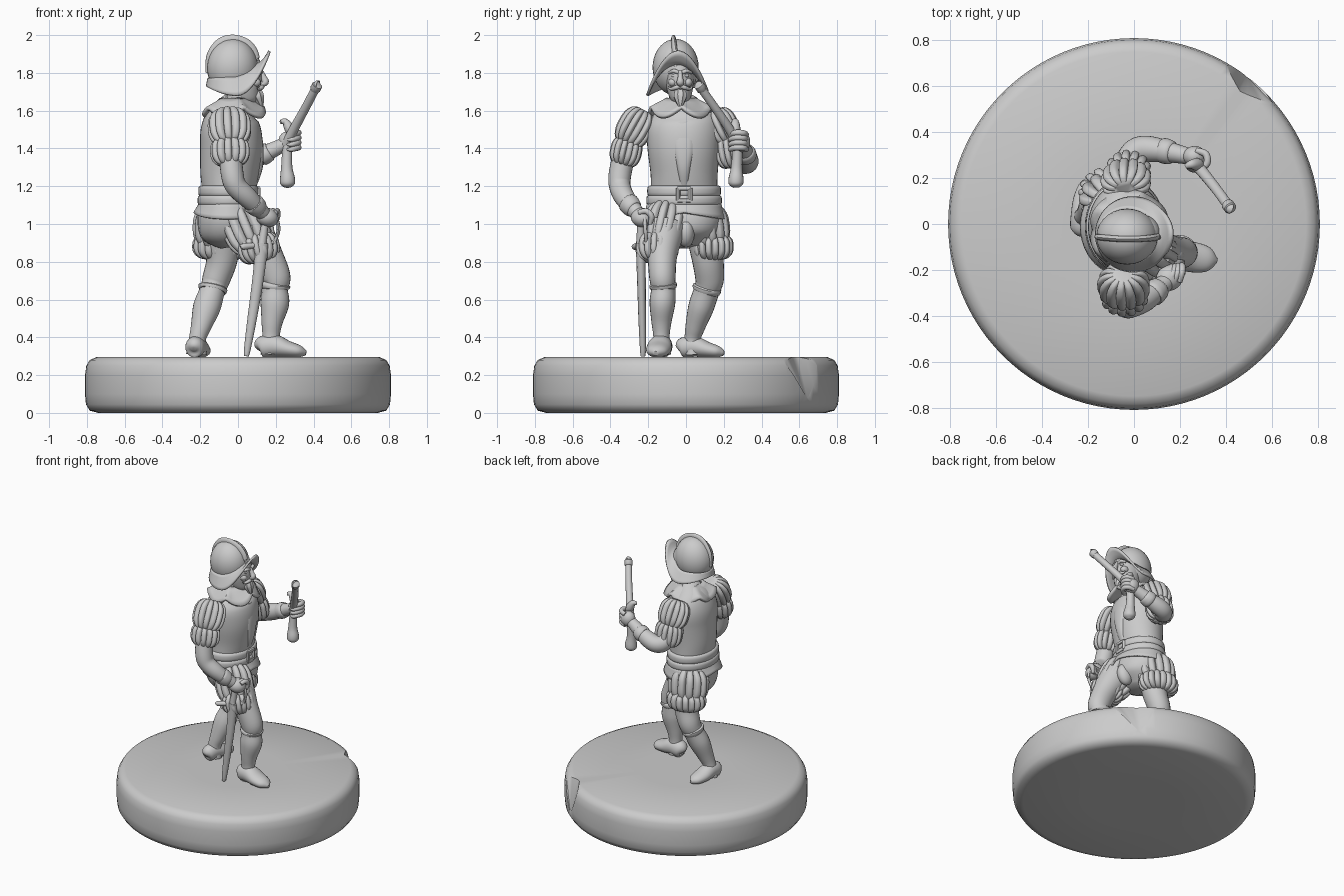
import bpy, bmesh, math
from mathutils import Vector as V, Matrix

def make(name, bm):
    bmesh.ops.recalc_face_normals(bm, faces=bm.faces)
    me = bpy.data.meshes.new(name)
    bm.to_mesh(me)
    bm.free()
    ob = bpy.data.objects.new(name, me)
    bpy.context.collection.objects.link(ob)
    return ob

def skin(name, rings, caps=True):
    """Join equal-length closed rings into one surface."""
    bm = bmesh.new()
    rows = [[bm.verts.new(p) for p in r] for r in rings]
    n = len(rows[0])
    for r, s in zip(rows, rows[1:]):
        for i in range(n):
            k = (i + 1) % n
            bm.faces.new((r[i], r[k], s[k], s[i]))
    if caps:
        bm.faces.new(rows[0])
        bm.faces.new(rows[-1])
    return make(name, bm)

def spline(pts, steps):
    pts = [tuple(p) + (p[3],) if len(p) == 4 else p for p in pts]
    q = [pts[0]] + pts + [pts[-1]]
    out = []
    for k in range(1, len(q) - 2):
        for s in range(steps):
            t = s / steps
            out.append([0.5 * (2*b + (c-a)*t + (2*a-5*b+4*c-d)*t*t + (3*b-a-3*c+d)*t**3)
                        for a, b, c, d in zip(q[k-1], q[k], q[k+1], q[k+2])])
    return out + [list(pts[-1])]

def loft(name, pts, n=24, steps=5, ref=(1, 0, 0), lobes=0, depth=0.0):
    """Sweep ellipses (x, y, z, a, b) along a smooth path; lobes make slashed cloth."""
    path = spline(pts, steps)
    rings = []
    for i, p in enumerate(path):
        t = (V(path[min(i+1, len(path)-1)][:3]) - V(path[max(i-1, 0)][:3])).normalized()
        u = V(ref)
        u = (u - u.dot(t) * t).normalized()
        v = t.cross(u)
        ring = []
        for j in range(n):
            th = 2 * math.pi * j / n
            f = 1 - depth * (1 - abs(math.sin(lobes * th / 2))) ** 2 if lobes else 1
            ring.append(V(p[:3]) + f * (max(p[3], .002) * math.cos(th) * u + max(p[4], .002) * math.sin(th) * v))
        rings.append(ring)
    return skin(name, rings)

def ball(name, c, r, rot=(0, 0, 0)):
    bm = bmesh.new()
    bmesh.ops.create_uvsphere(bm, u_segments=28, v_segments=18, radius=1)
    m = Matrix.Translation(c)
    for a, ax in zip(rot, 'XYZ'):
        m = m @ Matrix.Rotation(math.radians(a), 4, ax)
    bmesh.ops.transform(bm, matrix=m @ Matrix.Diagonal((*r, 1)), verts=bm.verts)
    return make(name, bm)

def puff(name, top, bottom, a, b, lobes=13, depth=.22):
    """Slashed cloth bulge between two points."""
    t, o = V(top), V(bottom)
    prof = [(0, .45), (.06, .72), (.25, .95), (.5, 1), (.75, .95), (.94, .75), (1, .5)]
    return loft(name, [(*t.lerp(o, f), a * s, b * s) for f, s in prof], n=lobes * 8, steps=3, lobes=lobes, depth=depth)

def sheet(name, fn, rows, n=64, thick=.012):
    ob = skin(name, [[fn(2 * math.pi * j / n, i / rows) for j in range(n)] for i in range(rows + 1)], caps=False)
    m = ob.modifiers.new('thickness', 'SOLIDIFY')
    m.thickness, m.offset = thick, 0
    return ob

# round base with a chipped edge
prof = [(.3, 0), (.74, 0), (.785, .012), (.805, .045), (.81, .1), (.81, .2), (.803, .25), (.785, .28), (.75, .295), (.3, .295)]
base = skin('base', [[(r * math.cos(2*math.pi*j/96), r * math.sin(2*math.pi*j/96), z) for j in range(96)] for r, z in prof])
bm = bmesh.new()
for p in [(.46, .57, .32), (.35, .75, .32), (.64, .49, .32), (.49, .645, .07), (.8, .9, .32), (.8, .9, .07)]:
    bm.verts.new(p)
bmesh.ops.convex_hull(bm, input=bm.verts)
cutter = make('chip_cutter', bm)
cutter.hide_render = True
mod = base.modifiers.new('chip', 'BOOLEAN')
mod.operation, mod.object = 'DIFFERENCE', cutter
bpy.context.view_layer.objects.active = base
bpy.ops.object.modifier_apply(modifier='chip')
bpy.data.objects.remove(cutter)

# legs and shoes: right leg forward, left leg back and turned out
loft('right_leg', [(.07, -.11, .98, .11, .11), (.15, -.125, .84, .085, .08), (.2, -.125, .72, .078, .07), (.195, -.12, .66, .068, .064),
                   (.195, -.125, .58, .076, .068), (.18, -.13, .48, .056, .053), (.175, -.13, .4, .046, .043), (.175, -.13, .31, .055, .05)])
loft('left_leg', [(-.09, .1, .98, .12, .11), (-.085, .115, .82, .085, .085), (-.115, .125, .71, .074, .076), (-.135, .11, .65, .067, .068),
                  (-.165, .08, .56, .073, .068), (-.195, .05, .46, .055, .053), (-.215, .035, .39, .045, .043), (-.22, .035, .31, .055, .045)])
loft('right_boot_cuff', [(.196, -.12, .655, .06, .056), (.196, -.12, .66, .075, .07), (.198, -.122, .68, .08, .073), (.2, -.123, .69, .06, .06)], steps=2)
loft('left_boot_cuff', [(-.138, .105, .64, .06, .06), (-.137, .107, .645, .073, .074), (-.132, .112, .665, .078, .077), (-.13, .114, .675, .06, .06)], steps=2)
loft('right_shoe', [(.105, -.125, .335, .01), (.12, -.125, .345, .05, .055), (.19, -.135, .355, .062, .06), (.26, -.145, .338, .066, .045),
                    (.325, -.155, .325, .052, .032), (.36, -.16, .315, .012)], ref=(0, 1, 0))
loft('left_shoe', [(-.235, -.04, .335, .01), (-.232, -.025, .343, .045, .05), (-.22, .04, .352, .055, .055), (-.205, .11, .335, .058, .042),
                   (-.19, .17, .323, .045, .03), (-.18, .2, .315, .012)])

# slashed breeches
loft('hips', [(-.05, 0, 1.12, .14, .175), (-.05, 0, 1.03, .165, .195), (-.04, 0, .94, .15, .16), (-.03, 0, .88, .06, .08)])
puff('left_breeches', (-.09, .09, 1.1), (-.1, .125, .87), .145, .125)
puff('right_breeches', (.0, -.09, 1.1), (.1, -.145, .86), .135, .12)
puff('left_breeches_roll', (-.095, .135, .95), (-.1, .14, .81), .145, .115, 17, .16)
puff('right_breeches_roll', (.09, -.15, .95), (.125, -.155, .8), .115, .115, 17, .16)
ball('codpiece', (.08, .0, .95), (.055, .045, .075), (0, 15, 0))

# breastplate, belt and collar
loft('breastplate', [(-.05, -.01, 1.1, .135, .17), (-.05, -.01, 1.17, .14, .175), (-.045, -.01, 1.27, .155, .178), (-.035, -.012, 1.4, .165, .192),
                     (-.038, -.012, 1.5, .16, .195), (-.035, -.015, 1.57, .135, .17), (-.02, -.02, 1.63, .09, .1), (-.01, -.03, 1.66, .06, .06)], n=40)
loft('breastplate_ridge', [(.085, -.01, 1.2, .012, .02), (.113, -.012, 1.3, .018, .035), (.122, -.012, 1.42, .012, .05), (.1, -.015, 1.54, .01, .03)], n=12)
for i, (z, h, a, b) in enumerate([(1.175, .03, .158, .193), (1.125, .028, .162, .198)]):
    loft(f'belt_{i}', [(-.05, -.01, z - h, a - .02, b - .02), (-.05, -.01, z - h * .7, a, b), (-.05, -.01, z + h * .7, a, b), (-.05, -.01, z + h, a - .02, b - .02)], n=40, steps=3)
sheet('plate_skirt', lambda t, f: (-.05 + (.15 + .03*f) * math.cos(t), -.01 + (.19 + .02*f) * math.sin(t),
                                   1.11 - f * (.05 + .035 * abs(math.sin(t)))), 4)
for i, d in enumerate((-.032, .032)):
    loft(f'buckle_side_{i}', [(.108, -.01 + d, 1.125, .012), (.108, -.01 + d, 1.19, .012)], n=8, steps=1)
    loft(f'buckle_bar_{i}', [(.108, -.045, 1.157 + d, .012), (.108, .025, 1.157 + d, .012)], n=8, steps=1)
sheet('collar', lambda t, f: (-.02 + (.07 + f*(.085 + .02*abs(math.sin(3*t)))) * math.cos(t), -.025 + (.075 + f*.095) * math.sin(t),
                              1.66 - f * (.045 + .05 * abs(math.sin(2.5 * t)))), 4, thick=.02)

# sleeves, arms and hands
puff('right_sleeve', (-.05, -.22, 1.6), (-.04, -.32, 1.42), .115, .095, 13)
puff('right_sleeve_lower', (-.045, -.3, 1.46), (-.04, -.335, 1.31), .105, .085, 13)
puff('left_sleeve', (-.04, .15, 1.6), (-.03, .23, 1.43), .11, .09, 13)
puff('left_sleeve_lower', (-.03, .22, 1.47), (-.02, .25, 1.3), .1, .085, 13)
loft('right_arm', [(-.04, -.33, 1.36, .06), (-.03, -.35, 1.26, .06), (-.01, -.35, 1.2, .057), (.05, -.325, 1.14, .054), (.12, -.27, 1.07, .042), (.15, -.24, 1.04, .035)])
loft('right_cuff', [(.075, -.31, 1.115, .04), (.08, -.305, 1.11, .056), (.11, -.28, 1.08, .05), (.115, -.275, 1.075, .035)], steps=3)
loft('left_arm', [(-.02, .24, 1.38, .06), (-.015, .285, 1.33, .06), (.02, .322, 1.325, .058), (.08, .325, 1.345, .056), (.17, .31, 1.385, .043), (.26, .29, 1.43, .034)], ref=(0, 0, 1))
loft('left_cuff', [(.12, .32, 1.36, .035), (.125, .32, 1.362, .055), (.165, .311, 1.383, .05), (.17, .31, 1.386, .03)], steps=3, ref=(0, 0, 1))
ball('right_hand', (.155, -.235, 1.035), (.062, .055, .05), (0, 20, 30))
ball('left_hand', (.265, .295, 1.435), (.05, .045, .055), (0, -20, 0))
for i in range(4):
    z = 1.395 + i * .026
    loft(f'left_finger_{i}', [(.27, .32, z, .014), (.312, .305, z + .008, .016), (.318, .265, z + .01, .016), (.285, .235, z, .013), (.26, .24, z, .006)], n=10, ref=(0, 0, 1))
    s = i * .024
    loft(f'right_finger_{i}', [(.125 + s, -.265 + s*.2, 1.06, .014), (.15 + s*.8, -.225 + s*.2, 1.068, .016), (.165 + s*.6, -.19 + s*.1, 1.04, .016), (.155 + s*.6, -.19, 1.0, .011)], n=10, ref=(1, -.3, 0))

# sword held point down
loft('sword_grip', [(.155, -.24, 1.07, .022), (.14, -.24, .98, .02), (.125, -.24, .88, .024)], n=12)
loft('sword_guard', [(.015, -.275, .875, .01), (.03, -.27, .88, .017), (.115, -.24, .89, .014), (.175, -.212, .9, .017), (.19, -.205, .9, .01)], n=10, ref=(0, 0, 1))
loft('sword_scabbard', [(.128, -.24, .9, .034, .026), (.105, -.236, .7, .03, .023), (.075, -.232, .5, .025, .02), (.05, -.228, .34, .018, .016), (.045, -.228, .3, .012)], n=12)
loft('knuckle_bow', [(.19, -.21, .9, .009), (.215, -.215, .97, .01), (.2, -.22, 1.05, .009)], n=8)

# pistol
loft('pistol_barrel', [(.255, .275, 1.42, .026), (.3, .225, 1.51, .025), (.36, .15, 1.62, .023), (.415, .075, 1.725, .023), (.423, .065, 1.738, .023)], n=12, ref=(0, 1, 0))
loft('pistol_muzzle', [(.405, .088, 1.708, .022), (.408, .084, 1.713, .028), (.42, .069, 1.735, .028), (.422, .066, 1.739, .02)], n=12, steps=1, ref=(0, 1, 0))
loft('pistol_stock', [(.275, .26, 1.47, .022), (.262, .272, 1.4, .026), (.258, .268, 1.3, .03), (.262, .265, 1.24, .04), (.262, .264, 1.21, .037), (.262, .264, 1.192, .015)], n=16)
loft('pistol_lock', [(.225, .25, 1.54, .01), (.25, .26, 1.54, .02), (.275, .26, 1.5, .028), (.29, .262, 1.46, .015)], n=10, ref=(0, 1, 0))

# head and face
loft('neck', [(-.01, -.03, 1.58, .06), (.01, -.03, 1.75, .058)])
loft('head', [(.055, -.03, 1.635, .03, .025), (.05, -.03, 1.66, .06, .05), (.035, -.032, 1.71, .085, .068), (.025, -.035, 1.78, .1, .078), (.01, -.04, 1.86, .09, .075), (0, -.04, 1.9, .03)])
loft('nose', [(.12, -.03, 1.81, .012, .01), (.135, -.03, 1.775, .017, .014), (.145, -.03, 1.75, .018, .02), (.125, -.03, 1.735, .01, .014)], n=12)
loft('beard', [(.098, -.03, 1.705, .03, .03), (.108, -.03, 1.675, .032, .036), (.118, -.03, 1.645, .022, .024), (.128, -.03, 1.61, .004)], n=16, lobes=8, depth=.15)
for side, s in (('right', -1), ('left', 1)):
    loft(side + '_moustache', [(.13, -.03, 1.73, .01), (.125, -.03 + s*.025, 1.722, .012), (.11, -.03 + s*.05, 1.715, .008), (.105, -.03 + s*.065, 1.727, .003)], n=10, ref=(0, 0, 1))
    ball(side + '_eye', (.107, -.03 + s*.032, 1.785), (.012, .015, .009))
    loft(side + '_brow', [(.12, -.03 + s*.01, 1.802, .01), (.117, -.03 + s*.035, 1.81, .011), (.095, -.03 + s*.06, 1.8, .007)], n=10, ref=(0, 0, 1))
    ball(side + '_cheek', (.09, -.03 + s*.04, 1.75), (.03, .024, .024))

# crested helmet with upswept brim
ball('helmet_bowl', (-.03, -.055, 1.83), (.134, .122, .15), (0, 6, 0))
def brim(t, f):
    c, s = math.cos(t), math.sin(t)
    front, back = max(c, 0) ** 2, max(-c, 0) ** 2
    inner = V((-.03 + .125*c, -.05 + .115*s, 1.775 + .07*front - .005*back))
    outer = V((-.005 + (.172 if c > 0 else .158) * c, -.045 + .16*s, 1.69 + .225*front + .04*back + .01*s))
    return inner.lerp(outer, f) - V((0, 0, .018 * math.sin(math.pi * f) * front))
sheet('helmet_brim', brim, 5, thick=.014)
loft('helmet_comb', [(-.165, -.055, 1.8, .008, .01), (-.145, -.058, 1.89, .022, .014), (-.09, -.063, 1.955, .03, .014), (-.02, -.066, 1.972, .03, .014),
                     (.05, -.063, 1.945, .03, .014), (.095, -.058, 1.89, .02, .014), (.11, -.055, 1.83, .006, .008)], n=12, ref=(-.3, 0, 1))

# shading
bpy.ops.object.select_all(action='SELECT')
bpy.ops.object.shade_smooth_by_angle(angle=math.radians(45))
